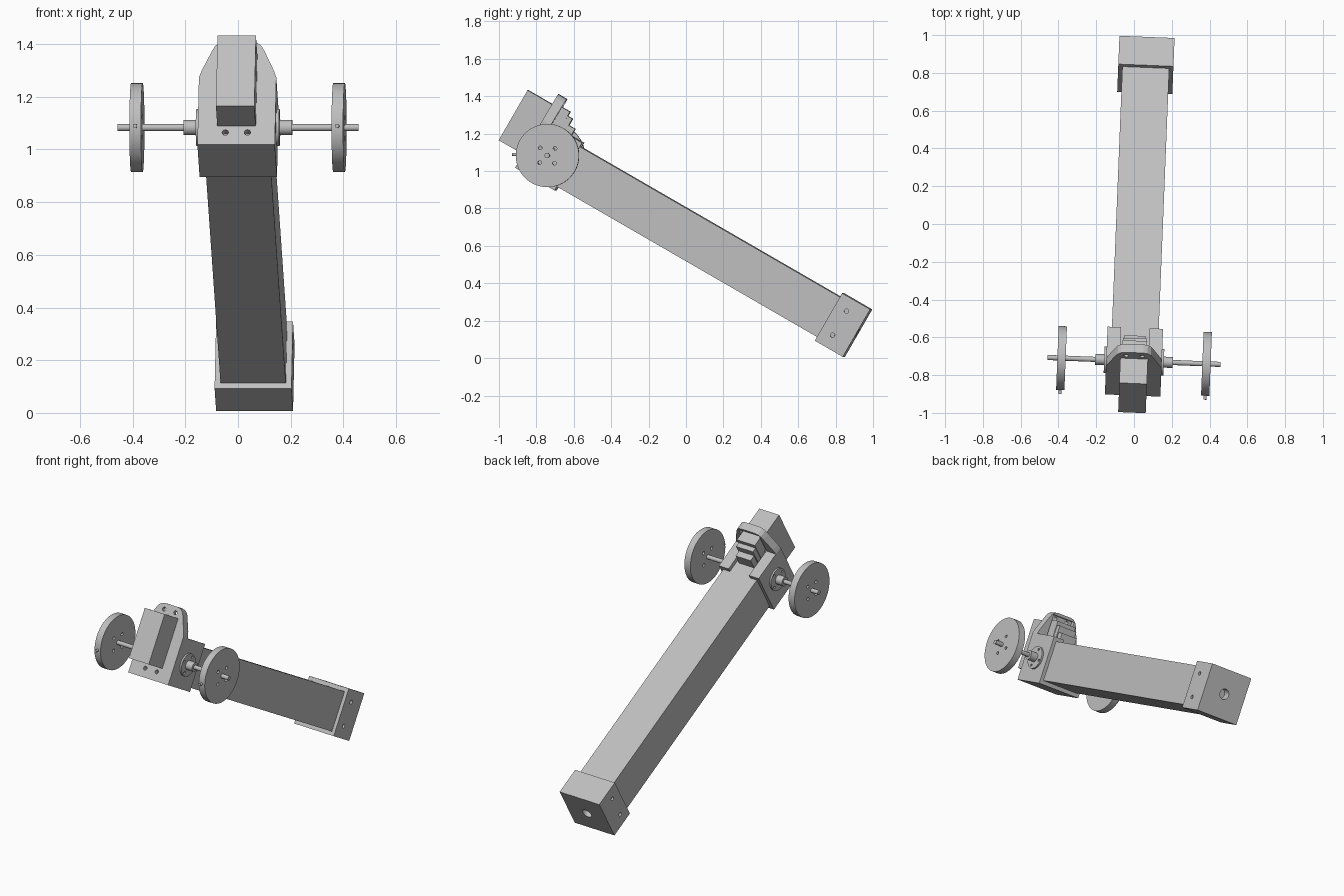
import bpy, bmesh, math
from mathutils import Matrix, Vector

cube = bpy.data.objects.get("Cube")
if cube:
    bpy.data.objects.remove(cube, do_unlink=True)

GREY = (0.52, 0.52, 0.52, 1)
mat = bpy.data.materials.new("light grey")
mat.use_nodes = True
mat.diffuse_color = GREY
mat.node_tree.nodes["Principled BSDF"].inputs["Base Color"].default_value = GREY

# Parts are built around the axle centre: y runs along the beam, z across it
TILT = math.radians(30)
FRAME = (Matrix.Translation((0, -0.725, 1.083))
         @ Matrix.Rotation(math.radians(-2.3), 4, 'Z')
         @ Matrix.Rotation(-TILT, 4, 'X'))


def add_box(bm, x, y, z):
    """Box from (low, high) ranges."""
    ranges = (x, y, z)
    mid = Vector([(a + b) / 2 for a, b in ranges])
    size = [b - a for a, b in ranges]
    bmesh.ops.create_cube(bm, size=1, matrix=Matrix.Translation(mid) @ Matrix.Diagonal((*size, 1)))


def add_rod(bm, start, end, radius, sides=24):
    """Cylinder between two points."""
    a, b = Vector(start), Vector(end)
    turn = (b - a).to_track_quat('Z', 'Y').to_matrix().to_4x4()
    bmesh.ops.create_cone(bm, cap_ends=True, segments=sides, radius1=radius, radius2=radius,
                          depth=(b - a).length, matrix=Matrix.Translation((a + b) / 2) @ turn)


def make_object(name, bm):
    mesh = bpy.data.meshes.new(name)
    bmesh.ops.recalc_face_normals(bm, faces=bm.faces)
    bm.to_mesh(mesh)
    bm.free()
    mesh.materials.append(mat)
    obj = bpy.data.objects.new(name, mesh)
    bpy.context.collection.objects.link(obj)
    return obj


def finish(name, bm, cuts=(), smooth=False):
    """Cut the holes, move the part into place and shade it."""
    obj = make_object(name, bm)
    for add, args in cuts:
        cutter_bm = bmesh.new()
        add(cutter_bm, *args)
        cutter = make_object("cutter", cutter_bm)
        mod = obj.modifiers.new("cut", 'BOOLEAN')
        mod.object, mod.solver = cutter, 'EXACT'
        bpy.context.view_layer.update()
        cut_mesh = bpy.data.meshes.new_from_object(
            obj.evaluated_get(bpy.context.evaluated_depsgraph_get()))
        obj.modifiers.clear()
        obj.data = cut_mesh
        bpy.data.objects.remove(cutter, do_unlink=True)
    obj.data.transform(FRAME)
    if smooth:
        bpy.ops.object.select_all(action='DESELECT')
        obj.select_set(True)
        bpy.context.view_layer.objects.active = obj
        bpy.ops.object.shade_smooth_by_angle(angle=math.radians(35))
    return obj


def around(x, radius, degrees):
    """Point on a circle about the axle, measured from level."""
    a = math.radians(degrees) + TILT
    return (x, radius * math.cos(a), radius * math.sin(a))


# Long square beam
bm = bmesh.new()
add_box(bm, (-0.124, 0.124), (-0.08, 1.8), (-0.124, 0.122))
finish("beam", bm)

# End cap with side screw holes and a central rear hole
bm = bmesh.new()
add_box(bm, (-0.146, 0.146), (1.725, 1.898), (-0.147, 0.146))
cuts = [(add_rod, ((0, 1.85, 0), (0, 1.95, 0), 0.032))]
for side in (-1, 1):
    for z in (-0.074, 0.074):
        cuts.append((add_rod, ((side * 0.12, 1.793, z), (side * 0.2, 1.793, z), 0.012, 16)))
finish("end_cap", bm, cuts)

# Front sleeve around the beam, open at the top middle
bm = bmesh.new()
add_box(bm, (-0.147, 0.147), (-0.09, 0.118), (-0.148, 0.147))
finish("front_sleeve", bm, [(add_box, ((-0.075, 0.075), (-0.07, 0.2), (0.116, 0.2)))])

# Upright mounting plate with tapered, rounded top
half = [(0.147, -0.148), (0.147, 0.147), (0.138, 0.175), (0.1, 0.262), (0.088, 0.285),
        (0.07, 0.3), (0.048, 0.306)]
outline = half + [(-x, z) for x, z in reversed(half)]
bm = bmesh.new()
face = bm.faces.new([bm.verts.new((x, -0.126, z)) for x, z in outline])
moved = bmesh.ops.extrude_face_region(bm, geom=[face])["geom"]
bmesh.ops.translate(bm, vec=(0, 0.052, 0),
                    verts=[v for v in moved if isinstance(v, bmesh.types.BMVert)])
cuts = [(add_box, ((-0.077, 0.077), (-0.1, 0), (0.15, 0.288)))]
for x in (-0.042, 0.042):
    for z in (-0.094, 0.27):
        cuts.append((add_rod, ((x, -0.2, z), (x, -0.095, z), 0.012, 16)))
finish("mounting_plate", bm, cuts)

# Motor housing in front of the plate, stepped body behind it
bm = bmesh.new()
add_box(bm, (-0.073, 0.073), (-0.278, -0.11), (-0.066, 0.243))
finish("motor_housing", bm)

bm = bmesh.new()
for back, top, width in ((-0.024, 0.256, 0.066), (0.006, 0.23, 0.062), (0.045, 0.19, 0.055)):
    add_box(bm, (-width, width), (-0.11, back), (0.05, top))
finish("motor_rear_steps", bm)

# Axle
bm = bmesh.new()
add_rod(bm, (-0.458, 0, 0), (0.458, 0, 0), 0.0135)
finish("axle", bm, smooth=True)

for side, label in ((1, "left"), (-1, "right")):
    # Bearing flange with screw holes, and its collar
    bm = bmesh.new()
    add_rod(bm, (side * 0.14, 0, 0), (side * 0.158, 0, 0), 0.07, 40)
    cuts = []
    for k in range(4):
        p = around(side * 0.15, 0.052, 45 + 90 * k)
        cuts.append((add_rod, (p, (side * 0.2, p[1], p[2]), 0.008, 12)))
    finish(label + "_flange", bm, cuts, smooth=True)

    bm = bmesh.new()
    add_rod(bm, (side * 0.15, 0, 0), (side * 0.206, 0, 0), 0.029)
    finish(label + "_collar", bm, smooth=True)

    # Wheel disc with four through holes
    bm = bmesh.new()
    add_rod(bm, (side * 0.362, 0, 0), (side * 0.406, 0, 0), 0.169, 64)
    cuts = []
    for k in range(4):
        p = around(side * 0.3, 0.056, 43 + 90 * k)
        cuts.append((add_rod, (p, (side * 0.45, p[1], p[2]), 0.01, 16)))
    finish(label + "_wheel", bm, cuts, smooth=True)

    # Set screw through the wheel rim
    bm = bmesh.new()
    add_rod(bm, around(side * 0.384, 0.14, 178), around(side * 0.384, 0.19, 178), 0.008, 16)
    finish(label + "_set_screw", bm, smooth=True)
